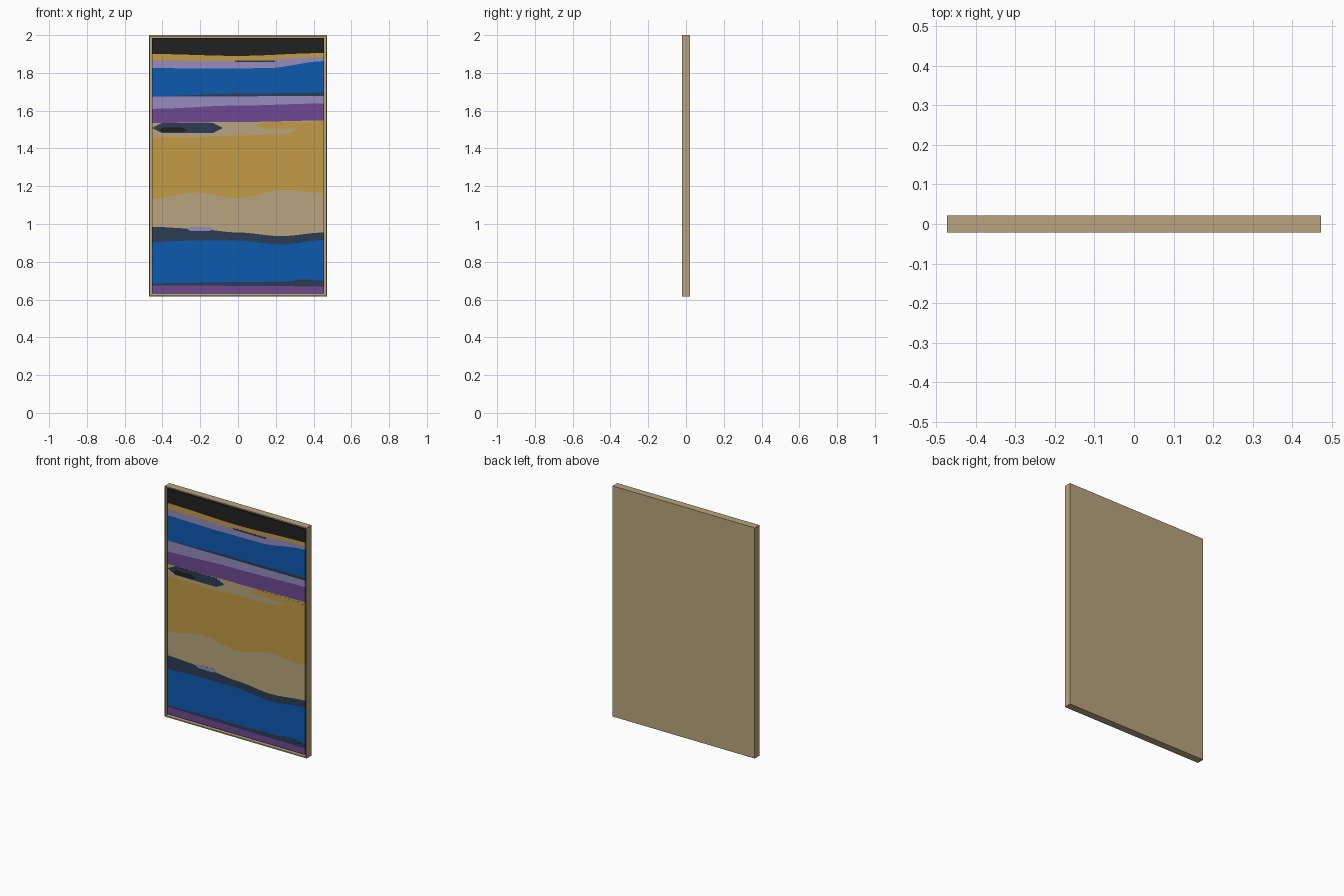
import bpy, bmesh

if "Cube" in bpy.data.objects:
    bpy.data.objects.remove(bpy.data.objects["Cube"])

def lin(c):
    c /= 255
    return c / 12.92 if c <= 0.04045 else ((c + 0.055) / 1.055) ** 2.4

def material(name, code):
    m = bpy.data.materials.new(name)
    m.diffuse_color = [lin(c) for c in bytes.fromhex(code)] + [1]
    m.use_nodes = True
    m.node_tree.nodes["Principled BSDF"].inputs["Base Color"].default_value = m.diffuse_color
    return m

MATS = [material("black", "212121"), material("gold", "C39B46"),
        material("navy", "2C3C54"), material("lilac", "968CBE"),
        material("blue", "0D5AB0"), material("purple", "6E4894"),
        material("tan", "B8A57E")]
BLACK, GOLD, NAVY, LILAC, BLUE, PURPLE, TAN = range(7)

HX, Z0, Z1 = 0.472, 0.615, 2.0            # outer frame
CX, CZ0, CZ1 = 0.456, 0.632, 1.986        # canvas
FRONT, BACK = -0.017, 0.012               # canvas depth

def add_object(name, bm, mats):
    me = bpy.data.meshes.new(name)
    bm.to_mesh(me)
    bm.free()
    for m in mats:
        me.materials.append(m)
    ob = bpy.data.objects.new(name, me)
    bpy.context.collection.objects.link(ob)

# Shallow tray frame: a box whose front is inset and pushed back
bm = bmesh.new()
bmesh.ops.create_cube(bm, size=1)
for v in bm.verts:
    v.co = (v.co.x * 2 * HX, v.co.y * 0.044, (Z0 + Z1) / 2 + v.co.z * (Z1 - Z0))
bm.normal_update()
face = min(bm.faces, key=lambda f: f.calc_center_median().y)
bmesh.ops.inset_region(bm, faces=[face], thickness=0.01)
floor = bmesh.ops.extrude_discrete_faces(bm, faces=[face])["faces"][0]
bmesh.ops.translate(bm, verts=floor.verts[:], vec=(0, 0.034, 0))
add_object("frame", bm, [MATS[TAN]])

# Painted bands, top to bottom: colour and lower edge at even steps across
BANDS = [
    (BLACK, [1.9, 1.89, 1.905]),
    (GOLD, [1.865, 1.863, 1.883]),
    (LILAC, [1.826, 1.822, 1.825, 1.862]),
    (BLUE, [1.677, 1.69, 1.695]),
    (NAVY, [1.675, 1.677]),
    (LILAC, [1.61, 1.627, 1.638]),
    (PURPLE, [1.535, 1.54, 1.548]),
    (TAN, [1.462, 1.46, 1.468, 1.475, 1.55]),
    (GOLD, [1.13, 1.168, 1.137, 1.18, 1.165]),
    (TAN, [0.985, 0.975, 0.955, 0.936, 0.955]),
    (NAVY, [0.905, 0.912, 0.912, 0.892, 0.915]),
    (BLUE, [0.686, 0.692, 0.7]),
    (NAVY, [0.675, 0.67]),
    (PURPLE, [CZ0, CZ0]),
]

def sample(zs, t):
    """Smoothly eased height along a painted edge."""
    p = t * (len(zs) - 1)
    i = min(int(p), len(zs) - 2)
    u = p - i
    return zs[i] + (zs[i + 1] - zs[i]) * u * u * (3 - 2 * u)

# Canvas block: columns of quads, the paint wrapping round its sides
COLS = 60
bm = bmesh.new()

def quad(mat, *pts):
    bm.faces.new([bm.verts.new(p) for p in pts]).material_index = mat

def column(i):
    zs = [CZ1]
    for _, edge in BANDS:
        zs.append(min(zs[-1], sample(edge, i / COLS)))
    return zs

for i in range(COLS):
    xa, xb = (CX * (2 * k / COLS - 1) for k in (i, i + 1))
    za, zb = column(i), column(i + 1)
    for k, (mat, _) in enumerate(BANDS):
        if za[k] - za[k + 1] + zb[k] - zb[k + 1] > 1e-5:
            quad(mat, (xa, FRONT, za[k + 1]), (xb, FRONT, zb[k + 1]),
                 (xb, FRONT, zb[k]), (xa, FRONT, za[k]))
    quad(BLACK, (xa, FRONT, CZ1), (xb, FRONT, CZ1), (xb, BACK, CZ1), (xa, BACK, CZ1))
    quad(PURPLE, (xa, BACK, CZ0), (xb, BACK, CZ0), (xb, FRONT, CZ0), (xa, FRONT, CZ0))
for s, col in ((-1, 0), (1, COLS)):
    zs = column(col)
    for k, (mat, _) in enumerate(BANDS):
        if zs[k] - zs[k + 1] > 1e-5:
            p = [(s * CX, FRONT, zs[k + 1]), (s * CX, BACK, zs[k + 1]),
                 (s * CX, BACK, zs[k]), (s * CX, FRONT, zs[k])]
            quad(mat, *(p if s > 0 else p[::-1]))
bmesh.ops.remove_doubles(bm, verts=bm.verts, dist=1e-5)
add_object("painted_canvas", bm, MATS)

# Loose brush strokes: thin plates with pointed ends, later ones on top
def stroke(name, mat, x0, x1, z0, z1, layer=1):
    bm = bmesh.new()
    w, zm, y = min((x1 - x0) / 5, z1 - z0), (z0 + z1) / 2, FRONT - 0.001 * layer
    pts = [(x0, zm), (x0 + w, z0), (x1 - w, z0), (x1, zm), (x1 - w, z1), (x0 + w, z1)]
    f = bm.faces.new([bm.verts.new((x, y, z)) for x, z in pts])
    back = bmesh.ops.extrude_face_region(bm, geom=[f])["geom"]
    bmesh.ops.translate(bm, verts=[g for g in back if isinstance(g, bmesh.types.BMVert)],
                        vec=(0, 0.0008, 0))
    bmesh.ops.recalc_face_normals(bm, faces=bm.faces)
    add_object(name, bm, [MATS[mat]])

stroke("navy_stroke_left", NAVY, -CX, -0.08, 1.482, 1.535)
stroke("black_stroke_left", BLACK, -0.42, -0.27, 1.486, 1.51, 2)
stroke("gold_stroke_right", GOLD, 0.09, CX, 1.505, 1.54)
stroke("lilac_stroke_middle", LILAC, -0.27, -0.13, 0.963, 0.985)
stroke("navy_stroke_top", NAVY, -0.02, 0.2, 1.857, 1.866)
stroke("navy_stroke_bottom", NAVY, 0.28, 0.42, 0.675, 0.706)
